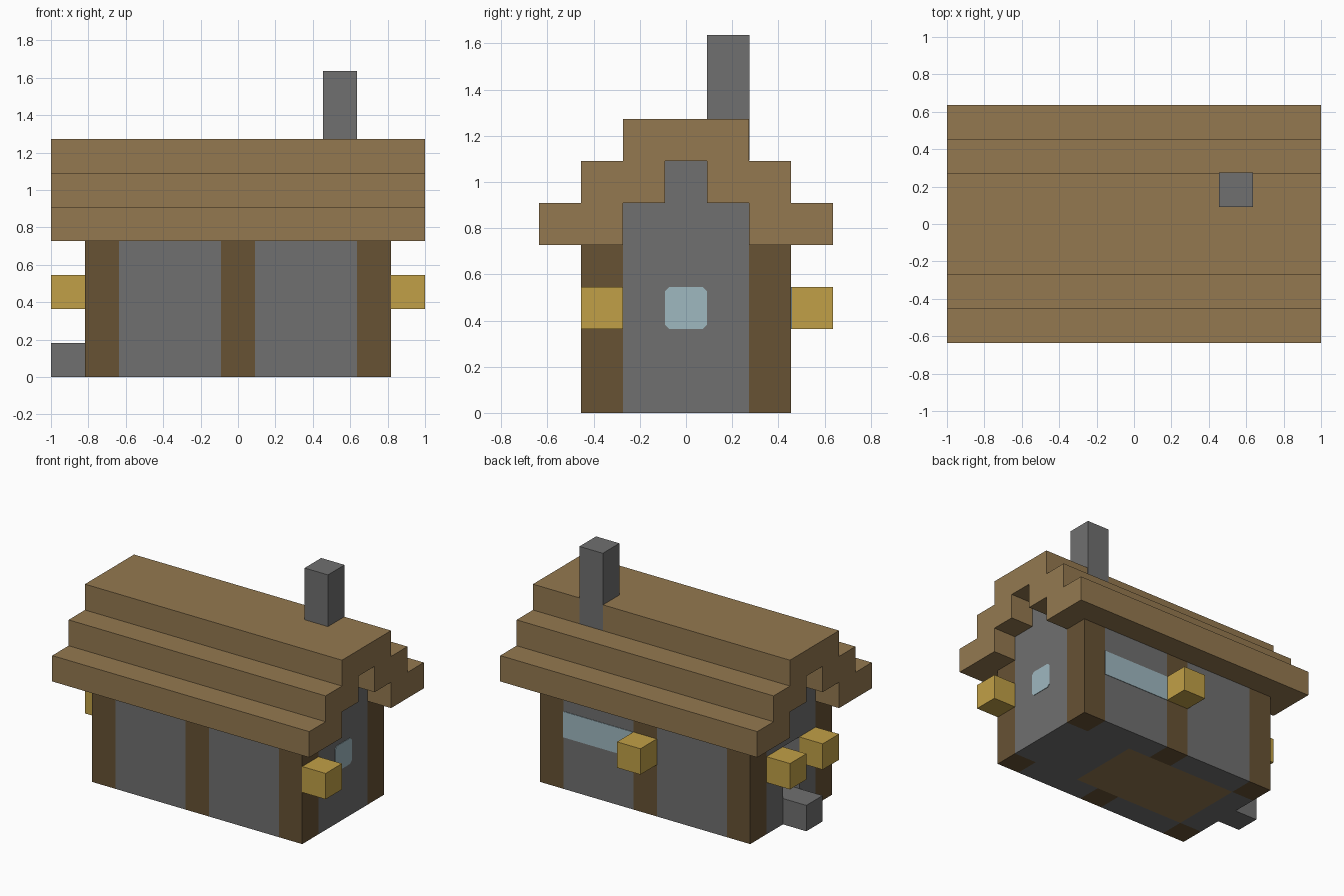
import bpy, bmesh
from mathutils import Vector

if "Cube" in bpy.data.objects:
    bpy.data.objects.remove(bpy.data.objects["Cube"], do_unlink=True)

U = 2 / 11                      # one building block
ORIGIN = Vector((5.5, 3.5, 0))  # grid point placed at the world origin


def material(name, rgb):
    linear = [(c / 255 / 12.92) if c < 11 else ((c / 255 + 0.055) / 1.055) ** 2.4 for c in rgb]
    m = bpy.data.materials.new(name)
    m.use_nodes = True
    m.diffuse_color = (*linear, 1)
    m.node_tree.nodes["Principled BSDF"].inputs["Base Color"].default_value = (*linear, 1)
    return m


planks = material("plank wood", (148, 121, 80))
timber = material("dark timber", (103, 82, 52))
stone = material("grey stone", (112, 112, 112))
amber = material("lantern amber", (193, 160, 71))
glass = material("pale blue glass", (159, 184, 192))


def extrude_x(name, profile, x0, x1, mat):
    """Extrude a (y, z) outline along x, all in block units."""
    bm = bmesh.new()
    face = bm.faces.new([bm.verts.new((Vector((x0, y, z)) - ORIGIN) * U) for y, z in profile])
    out = bmesh.ops.extrude_face_region(bm, geom=[face])
    moved = [v for v in out["geom"] if isinstance(v, bmesh.types.BMVert)]
    bmesh.ops.translate(bm, vec=((x1 - x0) * U, 0, 0), verts=moved)
    bmesh.ops.recalc_face_normals(bm, faces=bm.faces)
    mesh = bpy.data.meshes.new(name)
    bm.to_mesh(mesh)
    bm.free()
    mesh.materials.append(mat)
    obj = bpy.data.objects.new(name, mesh)
    bpy.context.collection.objects.link(obj)
    return obj


def box(name, x, y, z, mat):
    return extrude_x(name, [(y[0], z[0]), (y[1], z[0]), (y[1], z[1]), (y[0], z[1])], *x, mat)


def mirrored(half):
    """Complete an outline by mirroring it across the ridge plane."""
    return half + [(7 - y, z) for y, z in reversed(half)]


# Timber posts and stone panels of the two long walls
for side, y in (("front", (1, 2)), ("back", (5, 6))):
    for label, x in (("right", 1), ("middle", 5), ("left", 9)):
        box(f"{side}_{label}_post", (x, x + 1), y, (0, 4), timber)
    for label, x in (("right", 2), ("left", 6)):
        box(f"{side}_{label}_wall", (x, x + 3), y, (0, 4), stone)

# Gable end walls; the right one has a doorway
gable = [(2, 5), (3, 5), (3, 6)]
extrude_x("left_gable_wall", mirrored([(2, 0)] + gable), 9, 10, stone)
extrude_x("right_gable_top", mirrored([(2, 3)] + gable), 1, 2, stone)
box("door_sill", (1, 2), (2, 5), (0, 1), stone)
for label, y in (("front", 2), ("back", 4)):
    box(f"door_{label}_jamb", (1, 2), (y, y + 1), (1, 3), stone)

# Floor, hearth and doorstep
box("plank_floor", (2, 7), (2, 5), (0, 1), planks)
box("hearth", (7, 9), (2, 5), (0, 1), stone)
box("doorstep", (0, 1), (3, 4), (0, 1), stone)

# Stepped roof shell
roof = [(3, 6), (3, 5), (2, 5), (2, 4), (0, 4), (0, 5), (1, 5), (1, 6), (2, 6), (2, 7)]
extrude_x("stepped_roof", mirrored(roof), 0, 11, planks)

# Chimney, just proud of the roof edge
box("chimney", (8, 9), (4, 5.015), (6.01, 9), stone)
box("chimney_shaft", (8, 9), (4, 5), (1, 6.01), stone)

# Lanterns
for name, x, y in (("left_lantern", 10, 1), ("back_lantern", 5, 6),
                   ("door_front_lantern", 0, 2), ("door_back_lantern", 0, 4)):
    box(name, (x, x + 1), (y, y + 1), (2, 3), amber)

# Windows: a chipped-corner pane and a long back pane
c = 0.1
pane = [(3 + c, 2), (3, 2 + c), (3, 3 - c), (3 + c, 3)]
extrude_x("left_window", mirrored(pane), 10, 10.02, glass)
box("back_window", (6, 9), (6, 6.02), (2, 3), glass)
